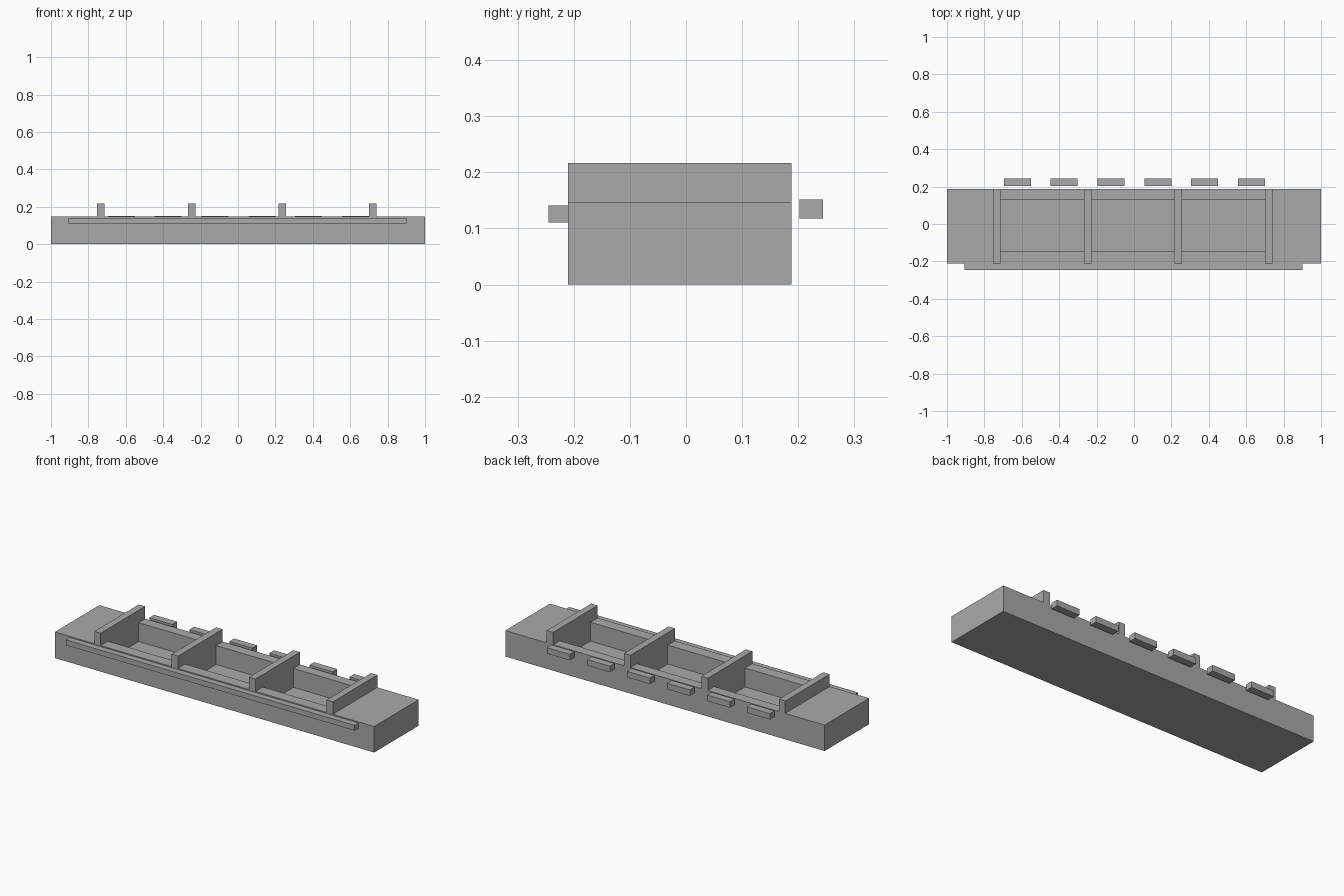
import bpy
import bmesh
from mathutils import Matrix, Vector

cube = bpy.data.objects.get("Cube")
if cube:
    bpy.data.objects.remove(cube, do_unlink=True)

GREY = (0.4, 0.4, 0.4, 1)
mat = bpy.data.materials.new("plain grey")
mat.use_nodes = True
mat.diffuse_color = GREY
mat.node_tree.nodes["Principled BSDF"].inputs["Base Color"].default_value = GREY


def box(name, x, y, z):
    """Box from (low, high) ranges along each axis."""
    low, high = (Vector(c) for c in zip(x, y, z))
    bm = bmesh.new()
    bmesh.ops.create_cube(
        bm, size=1,
        matrix=Matrix.Translation((low + high) / 2) @ Matrix.Diagonal((*(high - low), 1)))
    mesh = bpy.data.meshes.new(name)
    bm.to_mesh(mesh)
    bm.free()
    mesh.materials.append(mat)
    obj = bpy.data.objects.new(name, mesh)
    bpy.context.collection.objects.link(obj)
    return obj


FRONT, BACK, DECK, FLOOR = -0.21, 0.188, 0.147, 0.04
RIB_TOP, RIB_HALF = 0.217, 0.02
ribs = [-0.733 + 0.4845 * i for i in range(4)]

# Long base block
base = box("base", (-1, 1), (FRONT, BACK), (0, DECK))

# Three open compartments cut between the ribs
for left, right in zip(ribs, ribs[1:]):
    cutter = box("compartment_cutter", (left + RIB_HALF, right - RIB_HALF),
                 (-0.145, 0.13), (FLOOR, 0.3))
    cutter.hide_render = True
    mod = base.modifiers.new("compartment", 'BOOLEAN')
    mod.operation = 'DIFFERENCE'
    mod.solver = 'EXACT'
    mod.object = cutter
    bpy.context.view_layer.objects.active = base
    bpy.ops.object.modifier_apply(modifier=mod.name)
    bpy.data.objects.remove(cutter, do_unlink=True)

# Raised ribs across the deck
for i, x in enumerate(ribs):
    box(f"rib_{i + 1}", (x - RIB_HALF, x + RIB_HALF), (FRONT, BACK), (DECK, RIB_TOP))

# Rail along the front
box("front_rail", (-0.906, 0.902), (-0.245, FRONT), (0.111, 0.141))

# Row of separate blocks behind the back wall
for i in range(6):
    x = -0.624 + 0.2505 * i
    box(f"back_block_{i + 1}", (x - 0.072, x + 0.072), (0.202, 0.244), (0.118, 0.152))
